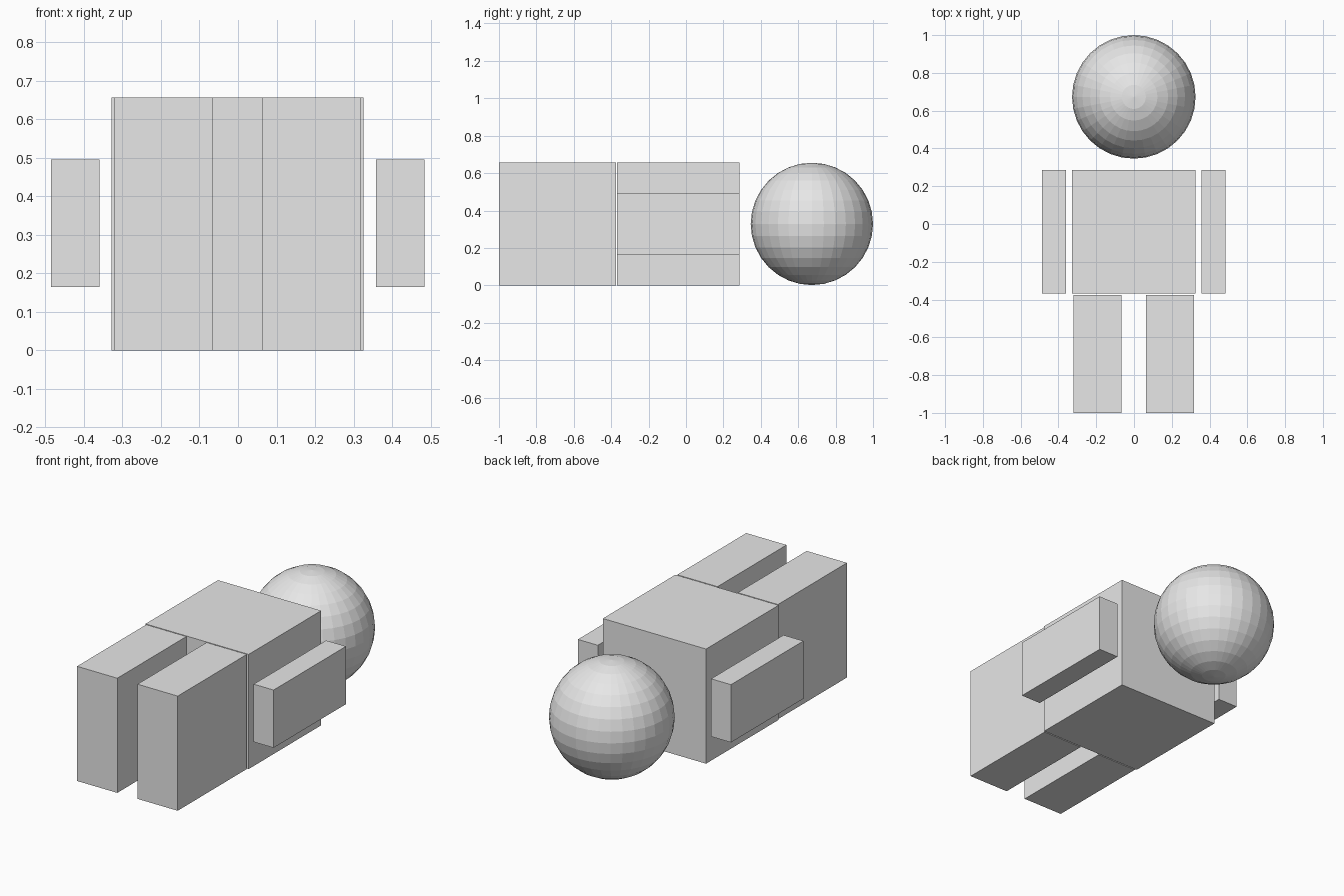
import bpy

cube = bpy.data.objects.get("Cube")
if cube:
    bpy.data.objects.remove(cube, do_unlink=True)

grey = bpy.data.materials.new("light_grey")
grey.use_nodes = True
grey.diffuse_color = (0.8, 0.8, 0.8, 1)
for node in grey.node_tree.nodes:
    if node.type == 'BSDF_PRINCIPLED':
        node.inputs["Base Color"].default_value = (0.8, 0.8, 0.8, 1)


def finish(name):
    obj = bpy.context.object
    obj.name = name
    obj.data.materials.clear()
    obj.data.materials.append(grey)
    return obj


def box(name, low, high):
    """Axis-aligned block between two opposite corners."""
    centre = [(a + b) / 2 for a, b in zip(low, high)]
    bpy.ops.mesh.primitive_cube_add(size=1, location=centre)
    obj = finish(name)
    obj.scale = [b - a for a, b in zip(low, high)]
    bpy.ops.object.transform_apply(location=False, rotation=False, scale=True)


HEIGHT = 0.657
HIP, SHOULDER = -0.369, 0.287

# Torso block of the figure lying on its back
box("torso", (-0.328, HIP, 0), (0.326, SHOULDER, HEIGHT))

# Paired limbs
for side, sign in (("left", 1), ("right", -1)):
    def limb(name, inner, outer, y0, y1, z0, z1):
        xs = sorted((sign * inner - 0.001, sign * outer - 0.001))
        box(f"{side}_{name}", (xs[0], y0, z0), (xs[1], y1, z1))

    limb("arm", 0.359, 0.485, HIP, SHOULDER, 0.164, 0.495)
    limb("leg", 0.064, 0.319, -1, HIP - 0.006, 0, HEIGHT)

# Faceted head, floating beyond the shoulders
bpy.ops.mesh.primitive_uv_sphere_add(segments=32, ring_count=16, radius=0.327,
                                     location=(-0.001, 0.673, HEIGHT / 2))
finish("head")
bpy.ops.object.shade_flat()
